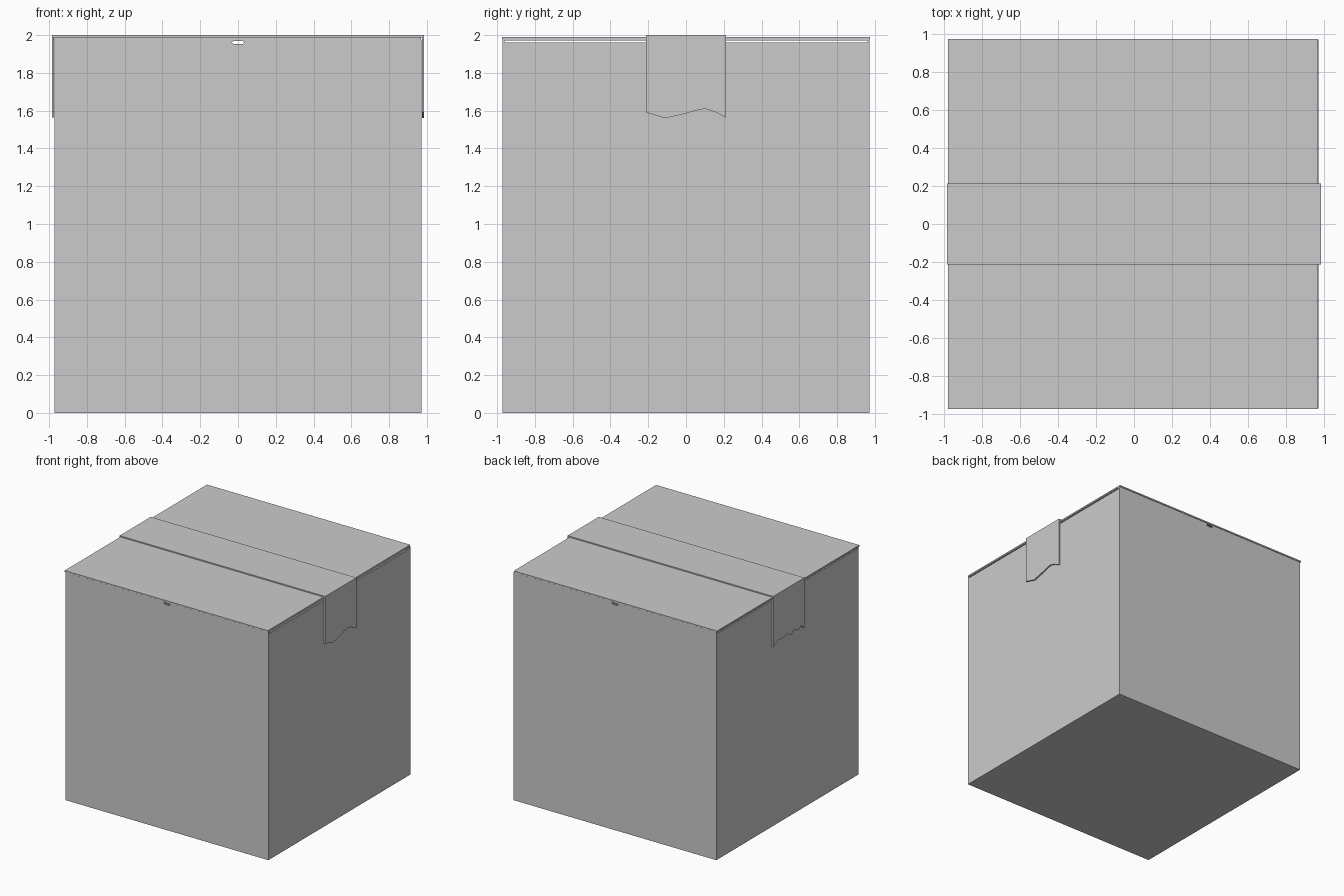
import bpy, bmesh, math
from mathutils import Vector

if "Cube" in bpy.data.objects:
    bpy.data.objects.remove(bpy.data.objects["Cube"])


def prism(name, pts, offset):
    """Extrude a flat polygon along an offset vector."""
    bm = bmesh.new()
    face = bm.faces.new([bm.verts.new(p) for p in pts])
    ext = bmesh.ops.extrude_face_region(bm, geom=[face])
    verts = [v for v in ext["geom"] if isinstance(v, bmesh.types.BMVert)]
    bmesh.ops.translate(bm, verts=verts, vec=Vector(offset))
    bmesh.ops.recalc_face_normals(bm, faces=bm.faces)
    mesh = bpy.data.meshes.new(name)
    bm.to_mesh(mesh)
    bm.free()
    ob = bpy.data.objects.new(name, mesh)
    bpy.context.collection.objects.link(ob)
    return ob


def box(name, lo, hi):
    pts = [(lo[0], lo[1], lo[2]), (hi[0], lo[1], lo[2]),
           (hi[0], hi[1], lo[2]), (lo[0], hi[1], lo[2])]
    return prism(name, pts, (0, 0, hi[2] - lo[2]))


W, T = 0.972, 0.012          # half width and board thickness

# slot cutter passing through front and back walls
slot = []
for i in range(12):
    a = -math.pi / 2 + math.pi * (i % 6) / 5 + (math.pi if i > 5 else 0)
    side = 1 if i < 6 else -1
    slot.append((side * 0.023 + 0.008 * math.cos(a), -1.1, 1.961 + 0.008 * math.sin(a)))
cutter = prism("slot_cutter", slot, (0, 2.2, 0))
cutter.hide_render = True
cutter.hide_viewport = True

# bottom and four walls
box("bottom", (-W, -W, 0), (W, W, T))
for side, label in ((-1, "front"), (1, "back")):
    ys = sorted((side * W, side * (W - T)))
    wall = box(label + "_wall", (-W, ys[0], T), (W, ys[1], 1.976))
    mod = wall.modifiers.new("slot", "BOOLEAN")
    mod.object = cutter
    mod.solver = "EXACT"
for side, label in ((-1, "left"), (1, "right")):
    xs = sorted((side * W, side * (W - T)))
    box(label + "_wall", (xs[0], -W + T, T), (xs[1], W - T, 1.96))
    # tucked inner flap
    xs = sorted((side * (W - 0.006), side * 0.05))
    box(label + "_inner_flap", (xs[0], -W + T, 1.971), (xs[1], W - T, 1.977))

# outer flaps meeting under the tape
box("front_flap", (-0.98, -0.975, 1.978), (0.969, -0.004, 1.99))
box("back_flap", (-0.98, 0.004, 1.978), (0.969, 0.975, 1.99))

# tape across the top with torn ends hanging down both sides
HY, TX = 0.213, 0.986
box("tape_top", (-TX, -HY, 1.988), (TX, HY, 2.0))
torn = {
    "right": (1, [(-HY, 1.59), (-0.19, 1.585), (-0.11, 1.56), (0.0, 1.585),
                  (0.05, 1.60), (0.10, 1.61), (0.15, 1.595), (HY, 1.562)]),
    "left": (-1, [(-HY, 1.565), (-0.17, 1.60), (-0.13, 1.575), (-0.08, 1.605),
                  (-0.03, 1.575), (0.02, 1.60), (0.08, 1.59), (0.14, 1.595), (HY, 1.565)]),
}
for label, (side, edge) in torn.items():
    outline = [(-HY, 1.99)] + edge + [(HY, 1.99)]
    prism(label + "_tape_end", [(side * 0.973, y, z) for y, z in outline],
          (side * (TX - 0.973), 0, 0))
